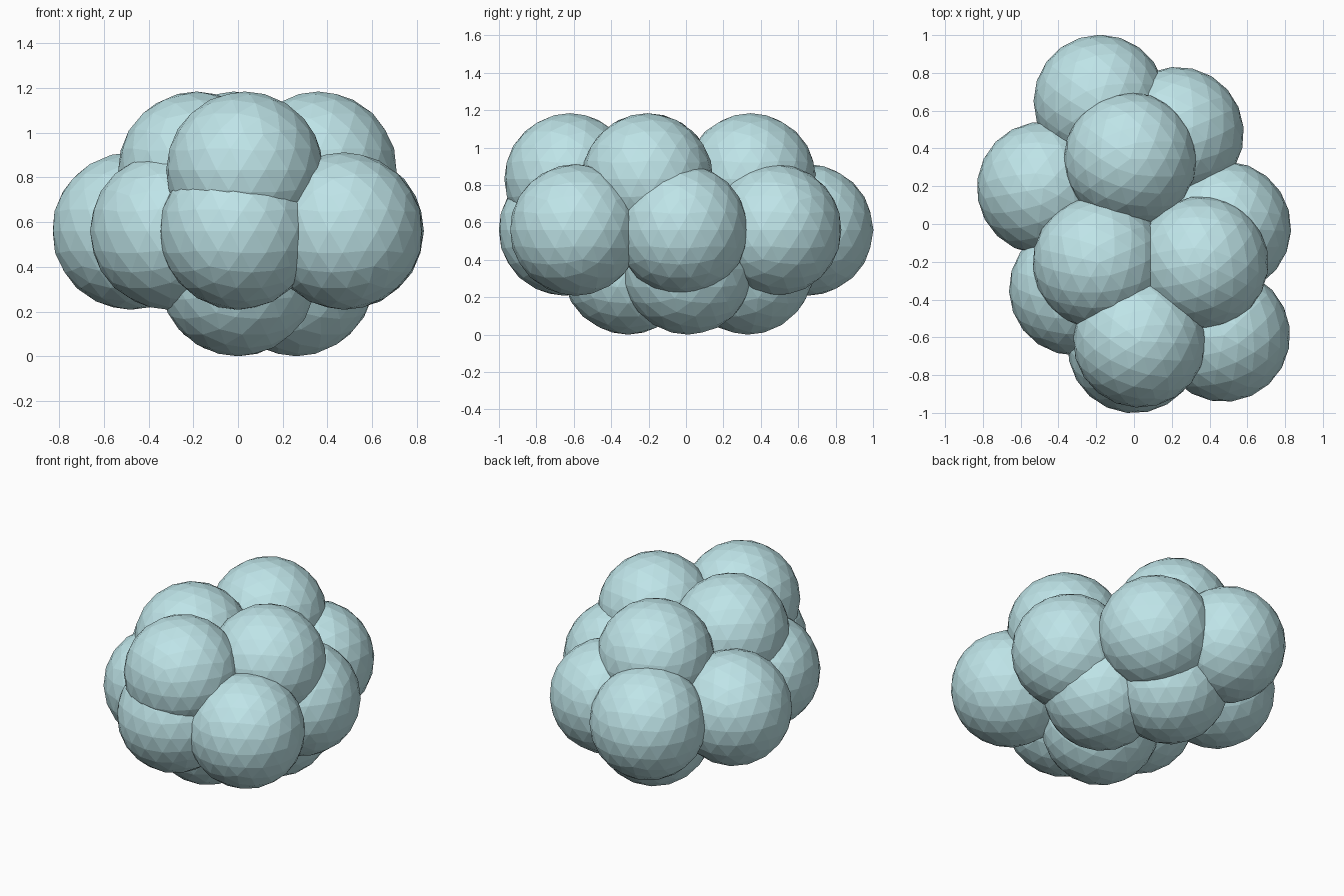
import bpy
from math import radians

if "Cube" in bpy.data.objects:
    bpy.data.objects.remove(bpy.data.objects["Cube"])

RADIUS = 0.352

# Pale blue-green material
mat = bpy.data.materials.new("pale_aqua")
mat.diffuse_color = (0.52, 0.78, 0.81, 1)
mat.use_nodes = True
mat.node_tree.nodes["Principled BSDF"].inputs["Base Color"].default_value = mat.diffuse_color

# Sphere centres in plan, grouped in three stacked layers (height, centres)
layers = {
    "lower": (0.352, [(0.0, -0.31), (0.26, 0.01), (0.0, 0.33)]),
    "middle": (0.56, [(-0.18, 0.65), (0.23, 0.48), (-0.48, 0.19), (0.48, -0.02),
                      (-0.31, -0.345), (0.475, -0.59), (0.0, -0.65)]),
    "upper": (0.832, [(-0.02, 0.345), (-0.185, -0.205), (0.36, -0.205), (0.03, -0.62)]),
}


# Faceted ball, turned a little so that the facets vary
def ball(name, x, y, z, turn):
    bpy.ops.mesh.primitive_ico_sphere_add(subdivisions=3, radius=RADIUS,
                                          location=(x, y, z),
                                          rotation=(0, 0, radians(turn)))
    ob = bpy.context.object
    ob.name = name
    ob.data.materials.append(mat)


for layer, (z, centres) in layers.items():
    for i, (x, y) in enumerate(centres):
        ball(f"{layer}_ball_{i + 1}", x, y, z, 23 * i)
